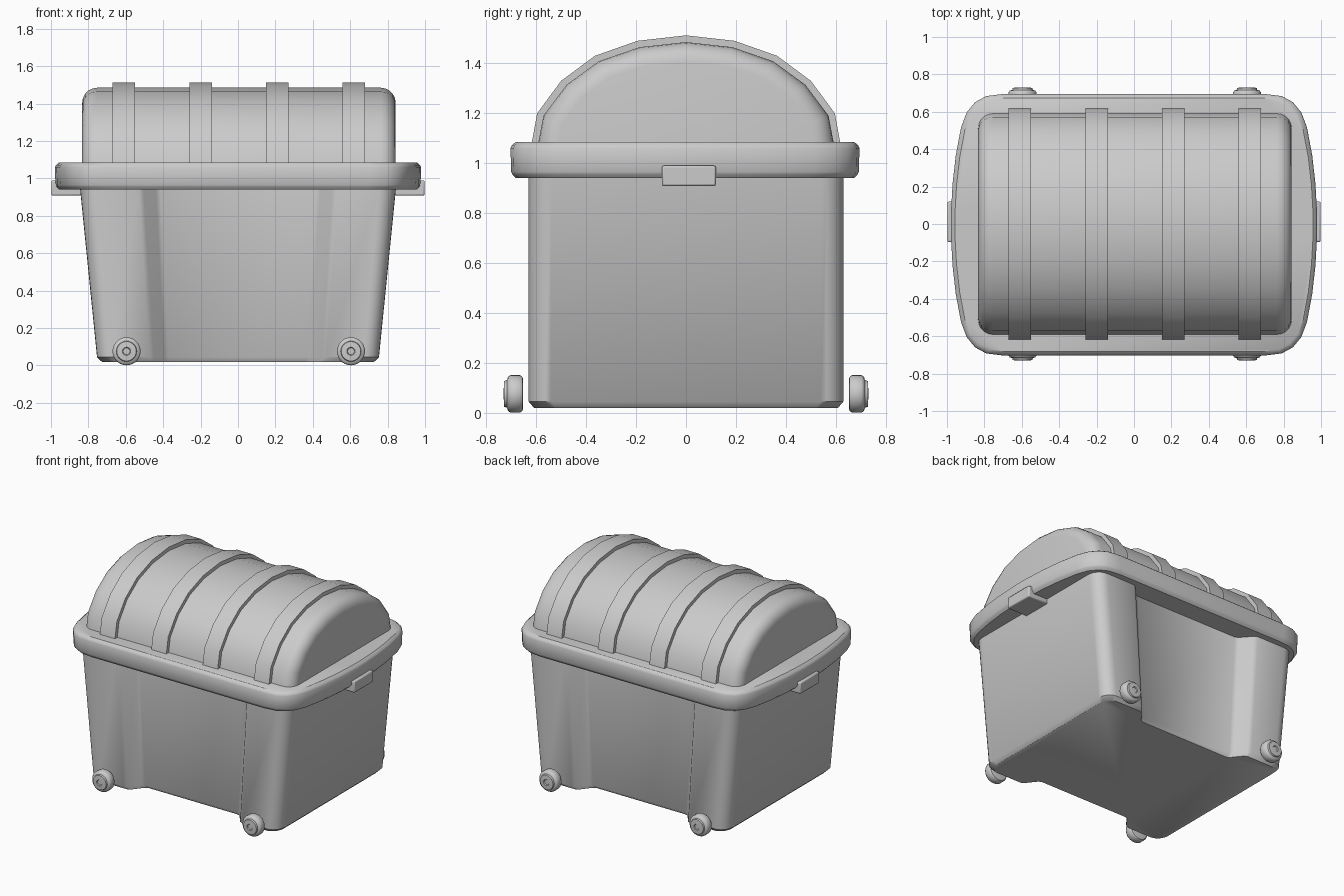
import bpy, bmesh, math

if "Cube" in bpy.data.objects:
    bpy.data.objects.remove(bpy.data.objects["Cube"])


def finish(name, bm, angle=35):
    bmesh.ops.remove_doubles(bm, verts=bm.verts, dist=1e-5)
    bmesh.ops.recalc_face_normals(bm, faces=bm.faces)
    me = bpy.data.meshes.new(name)
    bm.to_mesh(me)
    bm.free()
    ob = bpy.data.objects.new(name, me)
    bpy.context.collection.objects.link(ob)
    bpy.ops.object.select_all(action='DESELECT')
    ob.select_set(True)
    bpy.context.view_layer.objects.active = ob
    bpy.ops.object.shade_smooth_by_angle(angle=math.radians(angle))
    return ob


def loft(name, rings, angle=35):
    bm = bmesh.new()
    rows = [[bm.verts.new(p) for p in r] for r in rings]
    n = len(rows[0])
    for a, b in zip(rows, rows[1:]):
        for i in range(n):
            j = (i + 1) % n
            bm.faces.new((a[i], a[j], b[j], b[i]))
    bm.faces.new(rows[0][::-1])
    bm.faces.new(rows[-1])
    return finish(name, bm, angle)


def mirror4(q):
    """Full outline from a quarter running from the +x side to the +y side."""
    half = q + [(-x, y) for x, y in reversed(q)]
    return half + [(-x, -y) for x, y in half]


def bevel(ob, width, segments):
    m = ob.modifiers.new("bevel", 'BEVEL')
    m.width, m.segments, m.limit_method = width, segments, 'ANGLE'
    m.angle_limit = math.radians(50)


# Tapered tub with rounded corners and recessed front and back panels
r = 0.09
quarter = [(0.845 - r + r * math.cos(a), 0.63 - r + r * math.sin(a))
           for a in [math.pi / 2 * i / 6 for i in range(7)]]
quarter += [(0.53, 0.63), (0.505, 0.617), (0.44, 0.543), (0.415, 0.53)]
tub = mirror4(quarter)
loft("tub", [[(x * sx, y * sy, z) for x, y in tub] for z, sx, sy in
             ((0.02, 0.862, 0.966), (0.045, 0.892, 1), (0.95, 1, 1))], 40)

# Lid rim with bowed ends
q = [(0.979, 0.06), (0.970, 0.22), (0.953, 0.37), (0.925, 0.52), (0.895, 0.60),
     (0.85, 0.655), (0.79, 0.688), (0.70, 0.699)]
rim = mirror4(q)
loft("lid_rim", [[(x * (1 - i), y * (1 - i * 1.35) - 0.004, z) for x, y in rim]
                 for z, i in ((0.94, 0.022), (0.955, 0.008), (0.965, 0.003),
                              (1.06, 0), (1.072, 0.006), (1.085, 0.022))], 35)

# Domed lid
arch = [(0.62, 1.07), (0.596, 1.20), (0.50, 1.33), (0.365, 1.43), (0.195, 1.49)]
arch = arch + [(0, 1.512)] + [(-y, z) for y, z in reversed(arch)]


def inner(p, d):
    y, z = p
    k = math.hypot(y, z - 0.95)
    return (y * (1 - d / k), max(1.07, z - d * (z - 0.95) / k))


stations = [(0.838 - 0.08 + 0.08 * math.sin(a), 0.027 + 0.08 * (1 - math.cos(a)))
            for a in [math.pi / 2 * i / 5 for i in range(6)]]
stations = [(-x, d) for x, d in reversed(stations)] + stations
loft("lid_dome", [[(x + 0.005, *inner(p, d)) for p in arch]
                  for x, d in stations], 40)

# Raised straps over the dome
low = [inner(p, 0.05) for p in reversed(arch)]
for i, x in enumerate((-0.61, -0.20, 0.21, 0.62)):
    loft(f"lid_strap_{i + 1}", [[(x + s * 0.06, y, z) for y, z in arch + low]
                                for s in (-1, 1)], 35)

# Side latches
for side, s in (("left", -1), ("right", 1)):
    box = [(s * 0.83, -0.097), (s * 0.998, -0.097), (s * 0.998, 0.12), (s * 0.83, 0.12)]
    ob = loft(f"{side}_latch", [[(x, y, z) for x, y in box] for z in (0.908, 0.99)])
    bevel(ob, 0.008, 2)

# Wheels turned from a profile of (radius, distance from the centre plane)
prof = [(0.055, 0.652), (0.068, 0.655), (0.075, 0.665), (0.075, 0.703),
        (0.068, 0.713), (0.055, 0.717), (0.052, 0.728), (0.022, 0.73),
        (0.018, 0.724), (0.010, 0.724)]
for row, s in (("front", -1), ("back", 1)):
    for side, cx in (("left", -0.596), ("right", 0.604)):
        loft(f"{row}_{side}_wheel",
             [[(cx + R * math.cos(t), s * y, 0.076 + R * math.sin(t))
               for t in [2 * math.pi * k / 28 for k in range(28)]]
              for R, y in prof], 40)
